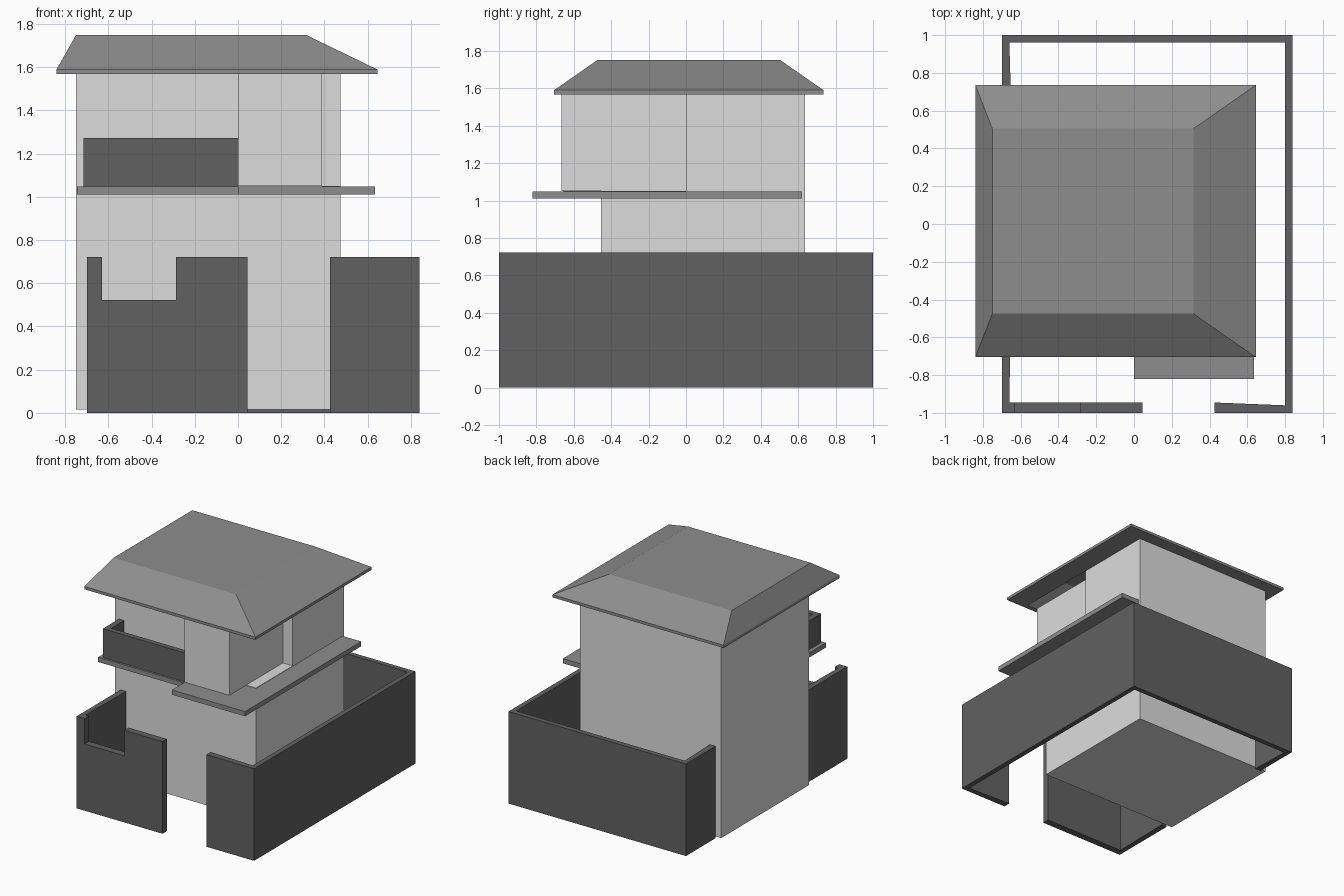
import bpy
import bmesh

if "Cube" in bpy.data.objects:
    bpy.data.objects.remove(bpy.data.objects["Cube"])


def material(name, value):
    m = bpy.data.materials.new(name)
    m.diffuse_color = (value, value, value, 1)
    m.use_nodes = True
    m.node_tree.nodes["Principled BSDF"].inputs["Base Color"].default_value = m.diffuse_color
    return m


LIGHT = material("light_grey_wall", 0.72)
MID = material("mid_grey_roof", 0.27)
DARK = material("dark_grey_fence", 0.12)


def finish(name, bm, mat):
    bmesh.ops.recalc_face_normals(bm, faces=bm.faces)
    mesh = bpy.data.meshes.new(name)
    bm.to_mesh(mesh)
    bm.free()
    mesh.materials.append(mat)
    obj = bpy.data.objects.new(name, mesh)
    bpy.context.collection.objects.link(obj)
    return obj


def extrude(name, points, vec, mat):
    """Extrude one closed 3D outline along a vector."""
    bm = bmesh.new()
    face = bm.faces.new([bm.verts.new(p) for p in points])
    geom = bmesh.ops.extrude_face_region(bm, geom=[face])["geom"]
    verts = [g for g in geom if isinstance(g, bmesh.types.BMVert)]
    bmesh.ops.translate(bm, verts=verts, vec=vec)
    # keep the outline face as the closed bottom
    if not face.is_valid:
        bmesh.ops.holes_fill(bm, edges=bm.edges)
    return finish(name, bm, mat)


def plan(name, outline, z0, z1, mat):
    """Raise a floor-plan outline from z0 to z1."""
    return extrude(name, [(x, y, z0) for x, y in outline], (0, 0, z1 - z0), mat)


def rect(x0, x1, y0, y1):
    return [(x0, y0), (x1, y0), (x1, y1), (x0, y1)]


# House body: plain ground floor, stepped upper floor
plan("ground_floor", rect(-0.75, 0.475, -0.455, 0.635), 0.015, 1.05, LIGHT)
plan("upper_floor", [(-0.75, -0.455), (0, -0.455), (0, -0.665), (0.39, -0.665),
                     (0.39, 0), (0.475, 0), (0.475, 0.635), (-0.75, 0.635)],
     1.05, 1.57, LIGHT)

# Floor slab that forms the balcony and the canopy
plan("balcony_slab", [(-0.745, -0.67), (0, -0.67), (0, -0.82), (0.635, -0.82),
                      (0.635, 0.62), (-0.745, 0.62)], 1.01, 1.047, MID)

# Balcony parapet, L-shaped
plan("balcony_parapet", [(-0.715, -0.455), (-0.715, -0.655), (0, -0.655),
                         (0, -0.615), (-0.67, -0.615), (-0.67, -0.455)],
     1.047, 1.273, DARK)

# Hipped roof: open soffit ring, eave edge, slopes and flat top
bm = bmesh.new()
rings = [(rect(-0.75, 0.475, -0.665, 0.635), 1.568),
         (rect(-0.84, 0.645, -0.705, 0.735), 1.568),
         (rect(-0.84, 0.645, -0.705, 0.735), 1.59),
         (rect(-0.75, 0.315, -0.475, 0.505), 1.75)]
loops = [[bm.verts.new((x, y, z)) for x, y in r] for r, z in rings]
for a, b in zip(loops, loops[1:]):
    for i in range(4):
        j = (i + 1) % 4
        bm.faces.new((a[i], a[j], b[j], b[i]))
bm.faces.new(loops[-1])
finish("hipped_roof", bm, MID)

# Yard wall: right, back and the short left return behind the house
FENCE_H = 0.722
plan("yard_wall", [(0.425, -1), (0.84, -1), (0.84, 1), (-0.70, 1),
                   (-0.70, 0.635), (-0.65, 0.635), (-0.66, 0.96),
                   (0.80, 0.96), (0.80, -0.96), (0.425, -0.945)],
     0, FENCE_H, DARK)
plan("left_yard_wall", [(-0.70, -0.945), (-0.66, -0.945), (-0.652, -0.455),
                        (-0.70, -0.455)], 0, FENCE_H, DARK)

# Front wall left of the gate, with a notch in its top
profile = [(-0.70, 0), (0.045, 0), (0.045, FENCE_H), (-0.287, FENCE_H),
           (-0.287, 0.523), (-0.63, 0.523), (-0.63, FENCE_H), (-0.70, FENCE_H)]
extrude("front_yard_wall", [(x, -1, z) for x, z in profile], (0, 0.055, 0), DARK)
